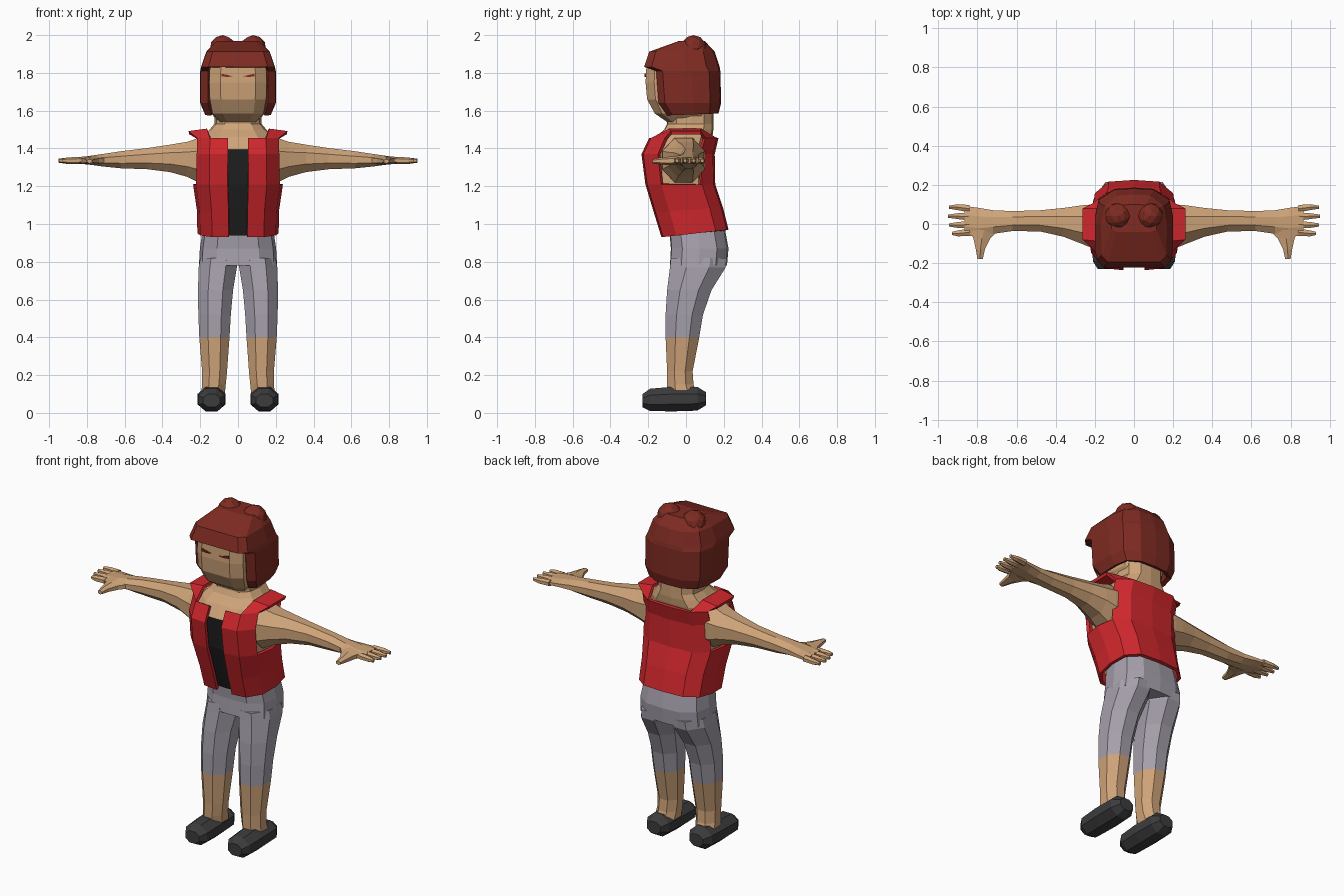
import bpy, bmesh, math
from mathutils import Vector

if "Cube" in bpy.data.objects:
    bpy.data.objects.remove(bpy.data.objects["Cube"])


def material(name, rgb):
    m = bpy.data.materials.new(name)
    m.diffuse_color = (*rgb, 1)
    m.use_nodes = True
    m.node_tree.nodes["Principled BSDF"].inputs["Base Color"].default_value = m.diffuse_color
    return m


SKIN = material("skin", (0.62, 0.37, 0.19))
RED = material("vest red", (0.62, 0.02, 0.025))
HAIR = material("hair auburn", (0.21, 0.024, 0.016))
GREY = material("trouser grey", (0.38, 0.35, 0.41))
BLACK = material("shirt black", (0.015, 0.015, 0.016))
SHOE = material("shoe charcoal", (0.045, 0.045, 0.048))
EYE = material("eye red", (0.25, 0.02, 0.015))


def build(name, verts, faces, mats, rule=None, thickness=0, recalc=True):
    """Make the +x half of a part, then mirror it; rule picks a material from a face centre."""
    me = bpy.data.meshes.new(name)
    me.from_pydata(verts, [], faces)
    for m in mats:
        me.materials.append(m)
    if recalc:
        bm = bmesh.new()
        bm.from_mesh(me)
        bmesh.ops.recalc_face_normals(bm, faces=bm.faces)
        bm.to_mesh(me)
        bm.free()
    if rule:
        for p in me.polygons:
            p.material_index = rule(p.center)
    ob = bpy.data.objects.new(name, me)
    bpy.context.collection.objects.link(ob)
    mir = ob.modifiers.new("mirror", 'MIRROR')
    mir.merge_threshold = 0.0005
    if thickness:
        sol = ob.modifiers.new("thickness", 'SOLIDIFY')
        sol.thickness = thickness
        sol.offset = -1
    return ob


def tube(name, axis, sections, mats, n=8, rule=None):
    """Closed loft along an axis; section = (position, a_low, a_high, b_low, b_high)."""
    verts, faces = [], []
    k = 1 / math.cos(math.pi / n)
    for t, a0, a1, b0, b1 in sections:
        for i in range(n):
            w = 2 * math.pi * (i + 0.5) / n
            a = (a0 + a1) / 2 + k * math.cos(w) * (a1 - a0) / 2
            b = (b0 + b1) / 2 + k * math.sin(w) * (b1 - b0) / 2
            verts.append({'x': (t, a, b), 'y': (a, t, b), 'z': (a, b, t)}[axis])
    for r in range(len(sections) - 1):
        for i in range(n):
            j = (i + 1) % n
            faces.append((r * n + i, r * n + j, (r + 1) * n + j, (r + 1) * n + i))
    last = (len(sections) - 1) * n
    faces += [tuple(range(n)), tuple(range(last, last + n))]
    return build(name, verts, faces, mats, rule)


def shell(name, rows, cols, mats, skip=lambda r, c: False, rule=None, thickness=0,
          bottom=False, top=False, extra=((), ())):
    """Half shell, front centre round to back centre; row = (z, half width, front, back, back lift)."""
    verts, faces = [], []
    n = len(cols)
    for z, hw, yf, yb, lift in rows:
        for u, v in cols:
            verts.append((u * hw, (yf + yb) / 2 + v * (yb - yf) / 2, z + lift * (v + 1) / 2))
    for r in range(len(rows) - 1):
        for c in range(n - 1):
            if not skip(r, c):
                a = r * n + c
                faces.append((a, a + 1, a + n + 1, a + n))
    if bottom:
        faces.append(tuple(reversed(range(n))))
    if top:
        faces.append(tuple(range((len(rows) - 1) * n, len(rows) * n)))
    verts += extra[0]
    faces += extra[1]
    return build(name, verts, faces, mats, rule, thickness, recalc=False)


ROUND = [(0, -1), (0.55, -0.97), (0.92, -0.6), (1, 0), (0.92, 0.6), (0.55, 0.95), (0, 1)]

# torso, neck and dark shirt front
shell("torso",
      [(0.94, .18, -.10, .19, 0), (1.06, .19, -.14, .17, 0), (1.21, .205, -.185, .13, 0),
       (1.395, .205, -.205, .125, 0), (1.46, .19, -.16, .14, 0), (1.50, .15, -.115, .145, 0),
       (1.53, .125, -.10, .145, 0), (1.62, .125, -.10, .145, 0)],
      ROUND, [SKIN, BLACK],
      rule=lambda c: int(c.z < 1.39 and c.y < -0.09 and c.x < 0.08), bottom=True)

# open vest with armholes; straps run over the shoulders
VEST_COLS = [(0.23, -1), (0.64, -0.95), (0.93, -0.55), (1, 0.05), (0.93, 0.62), (0.6, 0.95), (0, 1)]
strap = [(.165, -.09, 1.505), (.262, -.08, 1.492), (.165, .08, 1.505), (.262, .08, 1.492)]
shell("vest",
      [(0.93, .215, -.13, .225, .04), (1.06, .218, -.17, .195, .03), (1.21, .238, -.215, .155, 0),
       (1.37, .235, -.236, .152, 0), (1.455, .232, -.195, .172, 0)],
      VEST_COLS, [RED], skip=lambda r, c: r >= 2 and c in (2, 3), thickness=0.018,
      extra=(strap, [(29, 30, 36, 35), (35, 36, 38, 37), (37, 38, 32, 33)]))

# trousers seat and legs
shell("trouser_seat",
      [(0.78, .207, -.085, .217, 0), (0.87, .202, -.08, .225, 0), (0.98, .185, -.09, .205, 0)],
      ROUND, [GREY], bottom=True, top=True)
tube("leg", 'z',
     [(0.82, .004, .20, -.08, .215), (0.77, .006, .208, -.085, .21), (0.65, .026, .212, -.10, .135),
      (0.52, .038, .210, -.108, .09), (0.40, .045, .205, -.108, .07), (0.22, .058, .19, -.10, .035),
      (0.15, .065, .19, -.10, .04), (0.10, .07, .195, -.10, .06)],
     [SKIN, GREY], rule=lambda c: int(c.z > 0.4))

# shoes
tube("shoe", 'y',
     [(-.23, .095, .185, .03, .10), (-.19, .07, .21, .01, .128), (-.07, .065, .215, .008, .138),
      (.06, .07, .212, .012, .138), (.105, .095, .185, .04, .11)], [SHOE])

# arm with palm
tube("arm", 'x',
     [(.12, -.13, .10, 1.22, 1.46), (.21, -.125, .10, 1.22, 1.455), (.27, -.10, .095, 1.25, 1.435),
      (.36, -.065, .082, 1.275, 1.42), (.48, -.038, .07, 1.29, 1.402), (.62, -.036, .066, 1.295, 1.385),
      (.72, -.05, .07, 1.305, 1.37), (.79, -.065, .082, 1.315, 1.36), (.865, -.058, .092, 1.32, 1.352)],
     [SKIN])

# four fingers, slightly splayed, and a thumb
for i, (y, dy, tip) in enumerate([(.078, .008, .945), (.037, .003, .95), (-.003, -.002, .945), (-.042, -.006, .93)]):
    tube(f"finger_{i + 1}", 'x',
         [(.84, y - .019, y + .019, 1.319, 1.353), (.90, y + dy - .015, y + dy + .015, 1.32, 1.35),
          (tip, y + dy - .008, y + dy + .008, 1.326, 1.344)], [SKIN], n=6)
tube("thumb", 'y',
     [(-.03, .69, .84, 1.315, 1.36), (-.075, .735, .82, 1.315, 1.355),
      (-.13, .762, .808, 1.317, 1.35), (-.178, .772, .80, 1.322, 1.342)], [SKIN], n=6)

# head
shell("head",
      [(1.54, .10, -.10, .13, 0), (1.585, .142, -.165, .14, 0), (1.66, .157, -.206, .15, 0),
       (1.75, .16, -.214, .15, 0), (1.87, .155, -.208, .14, 0)],
      [(0, -1), (0.58, -1), (0.95, -0.75), (1, 0), (0.9, 0.6), (0.5, 0.95), (0, 1)],
      [SKIN], bottom=True, top=True)

# helmet-shaped hair with a fringe, open over the face
shell("hair",
      [(1.575, .175, -.10, .172, .01), (1.64, .20, -.145, .186, 0), (1.81, .20, -.158, .182, 0),
       (1.832, .195, -.222, .178, 0), (1.912, .168, -.195, .152, 0), (1.968, .115, -.04, .10, 0)],
      [(0, -1), (0.8, -1), (0.99, -0.8), (1, 0.1), (0.9, 0.65), (0.5, 0.96), (0, 1)],
      [HAIR], skip=lambda r, c: r < 3 and c == 0, thickness=0.025, top=True)

# hair buns
bm = bmesh.new()
bmesh.ops.create_icosphere(bm, subdivisions=2, radius=0.07)
bun_v = [v.co + Vector((.08, .04, 1.93)) for v in bm.verts]
bun_f = [tuple(v.index for v in f.verts) for f in bm.faces]
bm.free()
build("hair_bun", bun_v, bun_f, [HAIR])

# slanted eyes as thin plates
outline = [(.028, 1.782), (.055, 1.778), (.088, 1.782), (.088, 1.796), (.06, 1.79)]
eye_v = [(x, y, z) for y in (-.219, -.211) for x, z in outline]
eye_f = [(0, 1, 2, 3, 4), (9, 8, 7, 6, 5)] + [(i, i + 5, (i + 1) % 5 + 5, (i + 1) % 5) for i in range(5)]
build("eye", eye_v, eye_f, [EYE])
